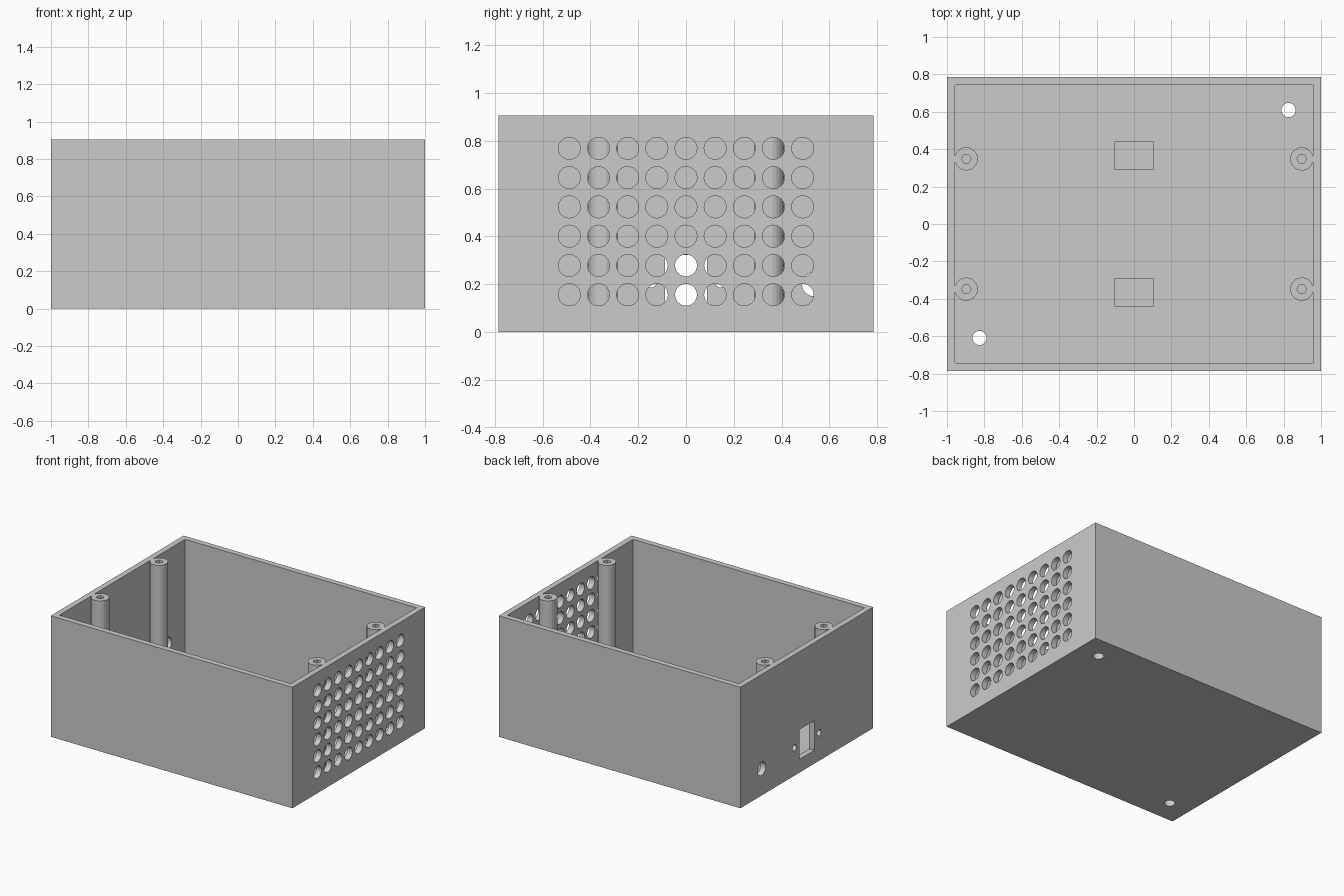
import bpy
import bmesh
from math import pi
from mathutils import Matrix, Vector

if "Cube" in bpy.data.objects:
    bpy.data.objects.remove(bpy.data.objects["Cube"])

HX, HY, HEIGHT, WALL = 1.0, 0.785, 0.905, 0.0425
POST_X, POST_Y = 0.897, 0.348

grey = bpy.data.materials.new("plain grey")
grey.use_nodes = True
colour = (0.6, 0.6, 0.6, 1)
grey.diffuse_color = colour
grey.node_tree.nodes["Principled BSDF"].inputs["Base Color"].default_value = colour


def add_box(bm, lo, hi):
    lo, hi = Vector(lo), Vector(hi)
    matrix = Matrix.Translation((lo + hi) / 2) @ Matrix.Diagonal((*(hi - lo), 1))
    bmesh.ops.create_cube(bm, size=1, matrix=matrix)


def add_cylinder(bm, centre, radius, depth, sides, axis="Z"):
    turn = Matrix.Rotation(pi / 2, 4, "Y" if axis == "X" else "Z")
    bmesh.ops.create_cone(bm, cap_ends=True, segments=sides, radius1=radius,
                          radius2=radius, depth=depth,
                          matrix=Matrix.Translation(centre) @ turn)


def make_object(name, bm):
    mesh = bpy.data.meshes.new(name)
    bm.to_mesh(mesh)
    bm.free()
    mesh.materials.append(grey)
    obj = bpy.data.objects.new(name, mesh)
    bpy.context.collection.objects.link(obj)
    return obj


def combine(target, bm, operation):
    """Apply a boolean with a temporary helper mesh."""
    helper = make_object("helper", bm)
    modifier = target.modifiers.new(operation, "BOOLEAN")
    modifier.operation, modifier.solver, modifier.object = operation, "EXACT", helper
    graph = bpy.context.evaluated_depsgraph_get()
    result = bpy.data.meshes.new_from_object(target.evaluated_get(graph))
    target.modifiers.clear()
    target.data = result
    bpy.data.objects.remove(helper)


posts = [(sx * POST_X, sy * POST_Y) for sx in (-1, 1) for sy in (-1, 1)]

# Open-topped case
bm = bmesh.new()
add_box(bm, (-HX, -HY, 0), (HX, HY, HEIGHT))
case = make_object("case", bm)
bm = bmesh.new()
add_box(bm, (WALL - HX, WALL - HY, WALL), (HX - WALL, HY - WALL, HEIGHT + 1))
combine(case, bm, "DIFFERENCE")

# Lid screw posts, moulded into the side walls
bm = bmesh.new()
for x, y in posts:
    bottom = WALL / 2
    add_cylinder(bm, (x, y, (HEIGHT + bottom) / 2), 0.062, HEIGHT - bottom, 24)
combine(case, bm, "UNION")

bm = bmesh.new()
# Screw holes in the posts
for x, y in posts:
    add_cylinder(bm, (x, y, HEIGHT), 0.026, 0.6, 6)
# Vent grid in the left wall, stopping short of the posts
for row in range(6):
    for column in range(-4, 5):
        add_cylinder(bm, (HX, column * 0.122, 0.156 + row * 0.1225),
                     0.046, 2 * WALL, 24, "X")
# Socket opening, its two screw holes and the cable hole in the right wall
add_box(bm, (-HX - WALL, -0.088, 0.1), (-HX + WALL, 0.088, 0.322))
for y in (-0.146, 0.146):
    add_cylinder(bm, (-HX, y, 0.21), 0.024, 2 * WALL, 16, "X")
add_cylinder(bm, (-HX, 0.535, 0.2), 0.05, 2 * WALL, 24, "X")
# Drain holes in opposite corners of the floor
for side in (-1, 1):
    add_cylinder(bm, (side * 0.826, side * 0.609, 0), 0.038, 4 * WALL, 24)
combine(case, bm, "DIFFERENCE")

# Mounting blocks on the floor
for name, side in (("front_mounting_block", -1), ("back_mounting_block", 1)):
    bm = bmesh.new()
    y = side * 0.364
    add_box(bm, (-0.105, y - 0.076, WALL), (0.105, y + 0.076, WALL + 0.06))
    make_object(name, bm)
